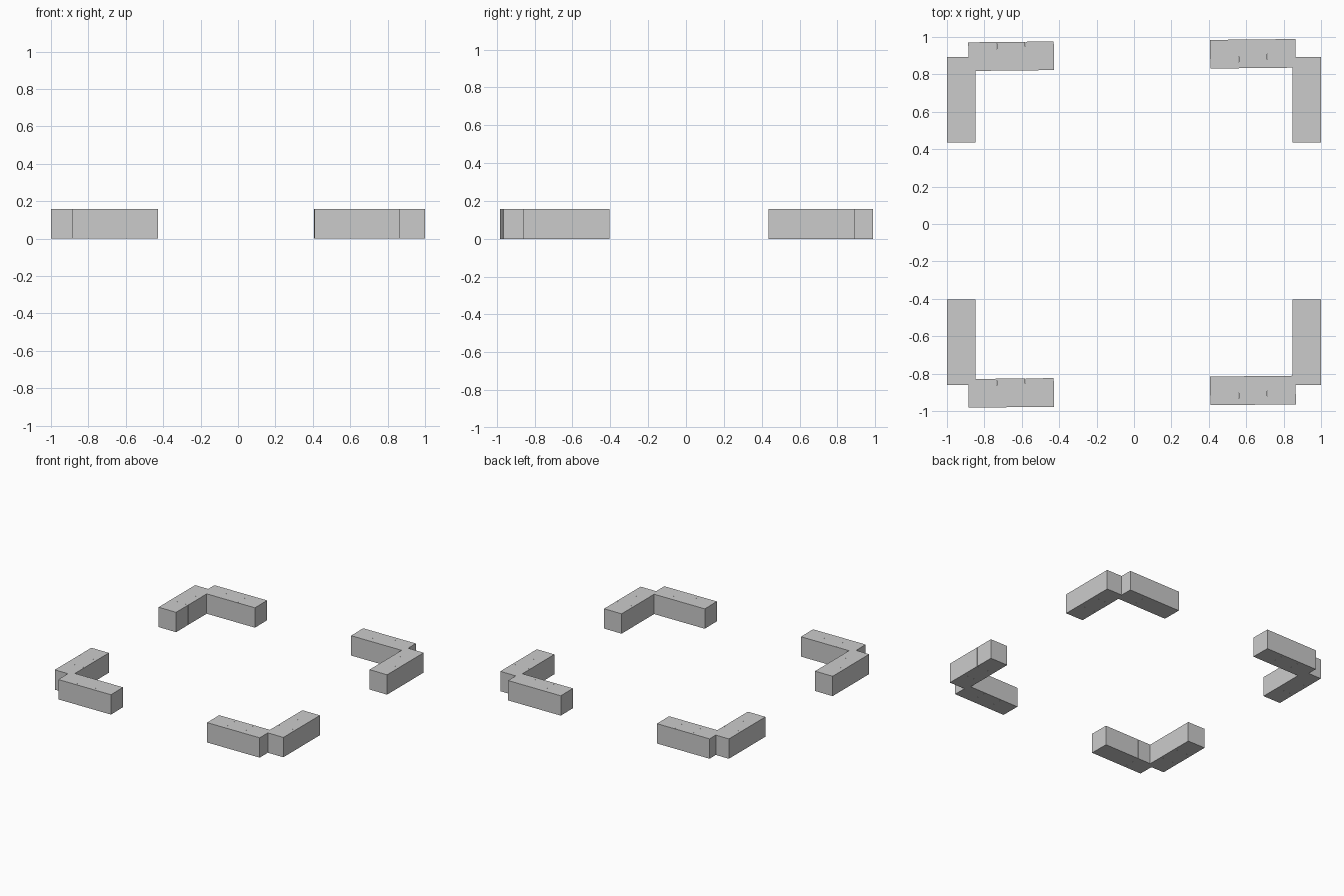
import bpy, bmesh, math
from mathutils import Matrix

if "Cube" in bpy.data.objects:
    bpy.data.objects.remove(bpy.data.objects["Cube"])

W, H = 0.153, 0.157   # block width and height
PITCH = 0.1525        # block spacing along an arm


def arm(name, cx, cy, angle):
    """A wall arm of three blocks set end to end, resting on the ground."""
    bm = bmesh.new()
    for i in (-1, 0, 1):
        m = Matrix.Translation((i * PITCH, 0, H / 2)) @ Matrix.Diagonal((PITCH - 0.0003, W, H, 1))
        bmesh.ops.create_cube(bm, size=1, matrix=m)
    me = bpy.data.meshes.new(name)
    bm.to_mesh(me)
    bm.free()
    ob = bpy.data.objects.new(name, me)
    ob.location = (cx, cy, 0)
    ob.rotation_euler.z = math.radians(angle)
    bpy.context.collection.objects.link(ob)


# Four L-shaped corners: long arms along x (slightly skewed), side arms along y
for row, shift, side_y in (("back", 0.0, 0.664), ("front", -1.8, -0.633)):
    arm(f"{row}_left_wall", -0.657, 0.897 + shift, 0.6)
    arm(f"{row}_right_wall", 0.636, 0.91 + shift, 0.6)
    for side, s in (("left", -1), ("right", 1)):
        arm(f"{row}_{side}_side_wall", s * (1 - W / 2), side_y, 90)
